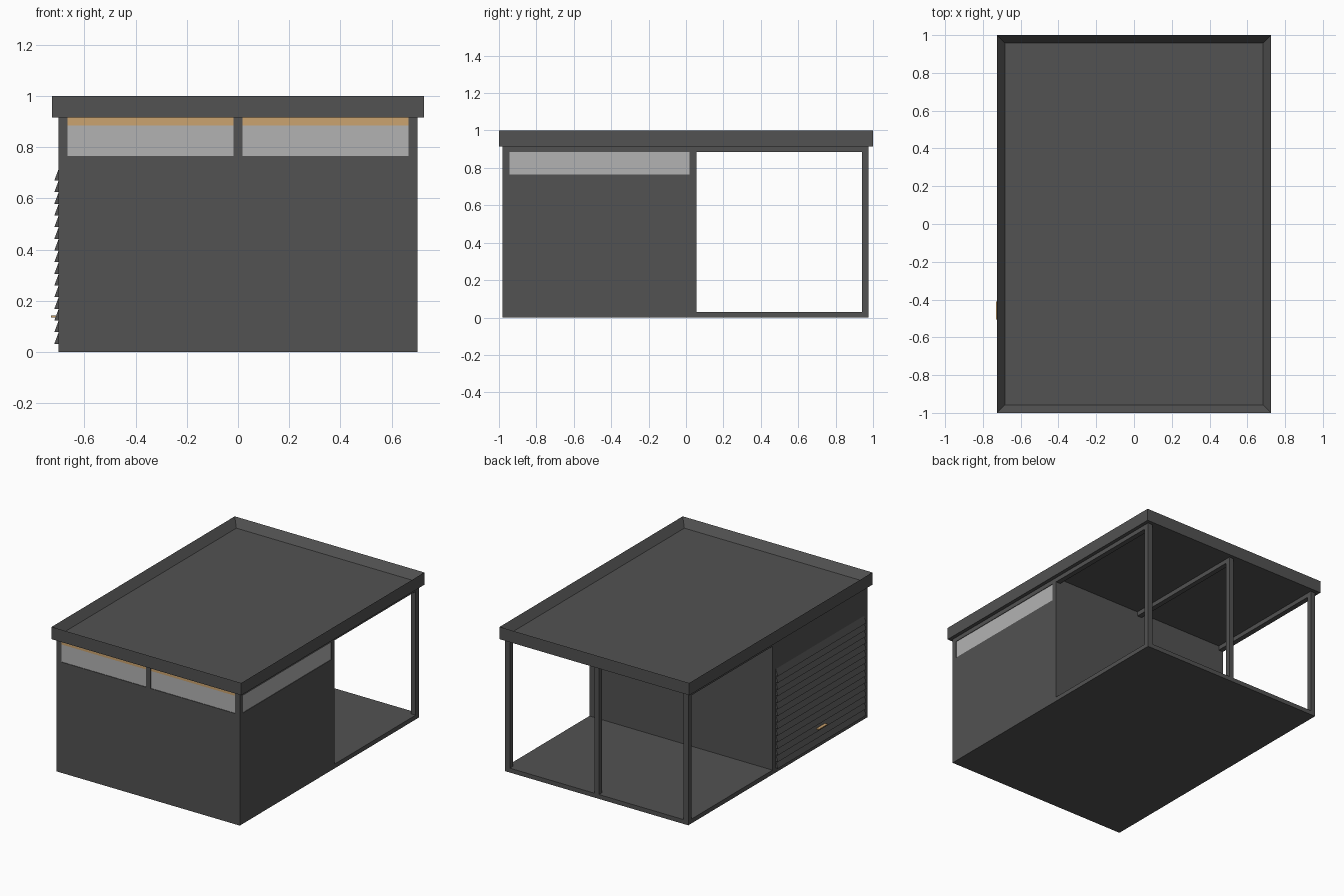
import bpy, bmesh

if "Cube" in bpy.data.objects:
    bpy.data.objects.remove(bpy.data.objects["Cube"])


def material(name, rgb):
    m = bpy.data.materials.new(name)
    m.diffuse_color = (*rgb, 1)
    m.use_nodes = True
    m.node_tree.nodes["Principled BSDF"].inputs["Base Color"].default_value = m.diffuse_color
    return m


DARK = material("dark_grey", (0.085, 0.085, 0.085))
GLASS = material("pale_glass", (0.45, 0.45, 0.45))
WOOD = material("warm_wood", (0.60, 0.37, 0.16))


def finish(name, bm, mat):
    bmesh.ops.recalc_face_normals(bm, faces=bm.faces)
    mesh = bpy.data.meshes.new(name)
    bm.to_mesh(mesh)
    bm.free()
    mesh.materials.append(mat)
    ob = bpy.data.objects.new(name, mesh)
    bpy.context.collection.objects.link(ob)
    return ob


def box(name, x, y, z, mat=DARK):
    """Box from (min, max) ranges on each axis."""
    bm = bmesh.new()
    bmesh.ops.create_cube(bm, size=1)
    for v in bm.verts:
        v.co = [r[0] if c < 0 else r[1] for c, r in zip(v.co, (x, y, z))]
    return finish(name, bm, mat)


W, F, B = 0.70, -0.98, 0.975      # half width, front, back
T = 0.035                         # frame thickness
P = 0.055                         # rear face of the partition
SILL, HEAD, EAVE, SLAB = 0.765, 0.885, 0.915, 0.03

# Floor slab
box("floor_slab", (-W, W), (F, B), (0, SLAB))

# Roof: tray with the deck sunk below the parapet
bm = bmesh.new()
bmesh.ops.create_cube(bm, size=1)
for v in bm.verts:
    v.co = (v.co.x * 1.45, v.co.y * 2, 1.0 if v.co.z > 0 else EAVE)
bm.faces.ensure_lookup_table()
top = max(bm.faces, key=lambda f: f.calc_center_median().z)
bmesh.ops.inset_region(bm, faces=[top], thickness=0.058)
bmesh.ops.translate(bm, verts=top.verts, vec=(0, 0, -0.055))
finish("roof", bm, DARK)

# Posts: three at the rear, corners at the front, two at the partition
for label, y0 in (("rear", B - T), ("partition", P - T), ("front", F)):
    for side, x0 in (("left", -W), ("middle", -T / 2), ("right", W - T)):
        if label == "partition" and side == "middle":
            continue
        z0 = SILL if (label, side) == ("front", "middle") else SLAB
        box(f"{label}_{side}_post", (x0, x0 + T), (y0, y0 + T), (z0, EAVE))

# Roof beams running front to back
box("left_beam", (-W, -W + T), (F + T, B - T), (HEAD, EAVE))
box("middle_beam", (-T / 2, T / 2), (P, B - T), (HEAD, EAVE))
box("right_beam", (W - T, W), (F + T, B - T), (HEAD, EAVE))

# Walls of the enclosed front half
box("front_wall", (-W + T, W - T), (F, F + T), (SLAB, SILL))
box("right_wall", (W - T, W), (F + T, P - T), (SLAB, SILL))
box("left_wall", (-W, -W + T), (F + T, P - T), (SLAB, HEAD))
box("partition_wall", (-W + T, W - T), (P - T, P), (SLAB, EAVE))

# Clerestory windows, with a wood strip above the front panes
for side, x in (("left", (-W + T, -T / 2)), ("right", (T / 2, W - T))):
    box(f"front_{side}_window", x, (F + 0.004, F + 0.02), (SILL, HEAD), GLASS)
    box(f"front_{side}_wood_strip", x, (F + 0.004, F + 0.03), (HEAD, EAVE), WOOD)
box("side_window", (W - 0.02, W - 0.004), (F + T, P - T), (SILL, HEAD), GLASS)

# Roller door: overlapping wedge-shaped slats
N, Z0, Z1 = 15, 0.032, 0.715
pitch = (Z1 - Z0) / N
bm = bmesh.new()
for i in range(N):
    z = Z0 + i * pitch
    profile = ((-W, z), (-W - 0.017, z), (-W, z + pitch))
    ends = [[bm.verts.new((px, y, pz)) for px, pz in profile]
            for y in (F + T, P - T)]
    bm.faces.new(ends[0])
    bm.faces.new(ends[1])
    for j in range(3):
        k = (j + 1) % 3
        bm.faces.new((ends[0][j], ends[0][k], ends[1][k], ends[1][j]))
finish("roller_door", bm, DARK)

# Door handle
box("door_handle", (-W - 0.03, -W), (-0.505, -0.41), (0.136, 0.143), WOOD)
